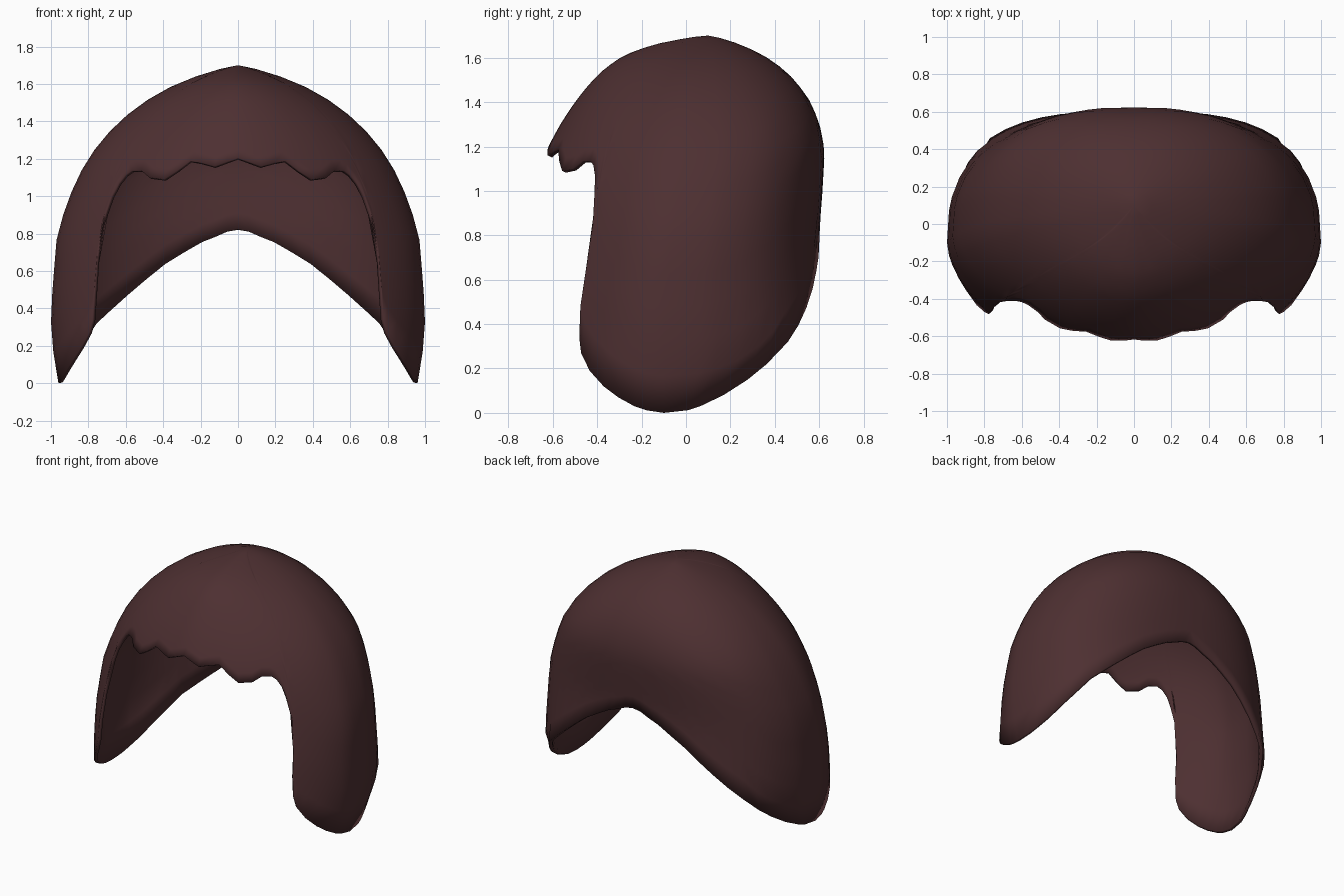
import bpy, bmesh, math

if "Cube" in bpy.data.objects:
    bpy.data.objects.remove(bpy.data.objects["Cube"])

TOP = 1.7
# Cross-sections by height: z, half width, back y, front y, centre y
SECTIONS = [
    (0.00, 0.960, 0.36, -0.90, -0.10), (0.08, 0.972, 0.47, -0.89, -0.10),
    (0.17, 0.988, 0.58, -0.85, -0.10), (0.32, 1.000, 0.65, -0.79, -0.10),
    (0.50, 0.992, 0.63, -0.77, -0.10), (0.80, 0.967, 0.60, -0.70, -0.06),
    (1.00, 0.900, 0.615, -0.685, -0.03), (1.18, 0.815, 0.625, -0.63, 0.00),
    (1.31, 0.720, 0.60, -0.56, 0.02), (1.42, 0.610, 0.55, -0.485, 0.04),
    (1.53, 0.460, 0.46, -0.39, 0.06), (1.61, 0.305, 0.35, -0.28, 0.08),
    (1.66, 0.160, 0.24, -0.14, 0.09), (1.69, 0.050, 0.15, 0.02, 0.10),
    (1.70, 0.000, 0.10, 0.10, 0.10),
]
# Lower edge: fraction of the half width, height of the edge
BACK_EDGE = [(0, .82), (.06, .81), (.13, .78), (.2, .755), (.3, .70), (.4, .64), (.5, .56),
             (.6, .475), (.69, .395), (.77, .32), (.84, .22), (.89, .15),
             (.936, .08), (.975, .03), (.99, .012)]
FRONT_EDGE = [(1, 0), (.99, .012), (.975, .03), (.945, .07), (.905, .12), (.85, .19),
              (.80, .27), (.778, .34), (.774, .48), (.770, .65), (.765, .85),
              (.755, 1.0), (.735, 1.07), (.71, 1.115), (.68, 1.137), (.62, 1.137),
              (.555, 1.10), (.46, 1.09), (.39, 1.135), (.315, 1.19), (.24, 1.18),
              (.15, 1.16), (.07, 1.185), (0, 1.205)]
ROWS = 16


def section(z):
    """Interpolate the section values, eased towards the crown."""
    for a, b in zip(SECTIONS, SECTIONS[1:]):
        if z <= b[0] + 1e-6:
            sa, sb, s = (math.sqrt(max(0, TOP - v)) for v in (a[0], b[0], z))
            t = (sa - s) / (sa - sb)
            return [p + (q - p) * t for p, q in zip(a[1:], b[1:])]
    return SECTIONS[-1][1:]


def dome_point(frac, z, front):
    w, back, fwd, mid = section(z)
    p = 1.75 if front else 2 + 0.5 * min(1, (TOP - z) / 0.5)
    depth = max(0, 1 - frac ** p) ** (1 / p)
    return (w * frac, mid + ((fwd if front else back) - mid) * depth, z)


# Right half of the hair: strips running from the crown to the lower edge
bm = bmesh.new()
crown = bm.verts.new((0, 0.1, TOP))
columns = []
for front, edge in ((False, BACK_EDGE), (True, FRONT_EDGE)):
    for frac, low in edge:
        columns.append([bm.verts.new(dome_point(frac, TOP - (TOP - low) * (r / ROWS) ** 1.6, front))
                        for r in range(1, ROWS + 1)])
for a, b in zip(columns, columns[1:]):
    bm.faces.new((crown, a[0], b[0]))
    for r in range(ROWS - 1):
        bm.faces.new((a[r], a[r + 1], b[r + 1], b[r]))
bm.normal_update()
if sum(f.normal.z for f in bm.faces) < 0:
    bmesh.ops.reverse_faces(bm, faces=bm.faces[:])
mesh = bpy.data.meshes.new("hair")
bm.to_mesh(mesh)
bm.free()
hair = bpy.data.objects.new("hair", mesh)
bpy.context.collection.objects.link(hair)

# Dark brown colour
brown = bpy.data.materials.new("dark_brown")
brown.diffuse_color = (0.075, 0.029, 0.031, 1)
brown.use_nodes = True
brown.node_tree.nodes["Principled BSDF"].inputs["Base Color"].default_value = brown.diffuse_color
mesh.materials.append(brown)

# Mirror the left half, then give the shell a thin wall
mirror = hair.modifiers.new("mirror", 'MIRROR')
mirror.use_clip = True
mirror.merge_threshold = 0.0005
shell = hair.modifiers.new("shell", 'SOLIDIFY')
shell.thickness = 0.022
shell.offset = -1

bpy.context.view_layer.objects.active = hair
hair.select_set(True)
bpy.ops.object.shade_smooth_by_angle(angle=math.radians(50))
